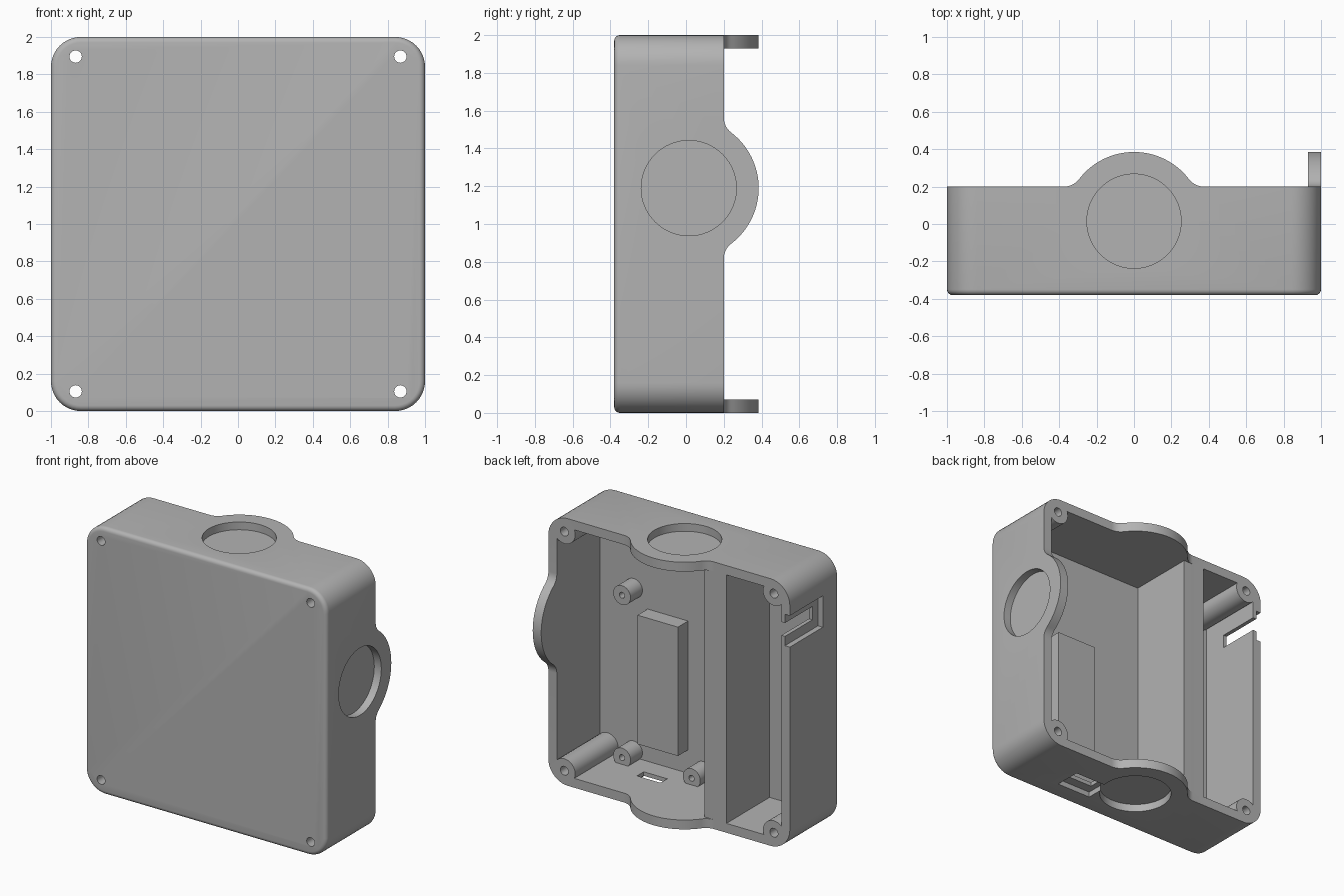
import bpy, bmesh, math

if "Cube" in bpy.data.objects:
    bpy.data.objects.remove(bpy.data.objects["Cube"])

T = 0.07                        # wall thickness
FRONT, BACK = -0.38, 0.20       # closed front, open back
FLOOR = FRONT + T               # inner face of the front panel

grey = bpy.data.materials.new("grey plastic")
grey.diffuse_color = (0.45, 0.45, 0.45, 1)
grey.use_nodes = True
grey.node_tree.nodes["Principled BSDF"].inputs["Base Color"].default_value = grey.diffuse_color


def loft(name, rings):
    """Closed solid through rings that share a point count."""
    bm = bmesh.new()
    loops = [[bm.verts.new(p) for p in r] for r in rings]
    n = len(loops[0])
    bm.faces.new(loops[0])
    bm.faces.new(loops[-1])
    for a, b in zip(loops, loops[1:]):
        for i in range(n):
            j = (i + 1) % n
            bm.faces.new((a[i], a[j], b[j], b[i]))
    bmesh.ops.recalc_face_normals(bm, faces=bm.faces)
    mesh = bpy.data.meshes.new(name)
    bm.to_mesh(mesh)
    bm.free()
    mesh.materials.append(grey)
    ob = bpy.data.objects.new(name, mesh)
    bpy.context.collection.objects.link(ob)
    return ob


def rounded(y, inset, radius, n=10):
    """Rounded square outline in the xz plane at depth y."""
    r, c = max(radius - inset, 0.01), 1 - radius
    pts = []
    for k, (sx, sz) in enumerate(((1, 1), (-1, 1), (-1, -1), (1, -1))):
        for i in range(n + 1):
            a = math.pi / 2 * (k + i / n)
            pts.append((sx * c + r * math.cos(a), y, 1 + sz * c + r * math.sin(a)))
    return pts


def box(name, x, y, z):
    return loft(name, [[(x[0], y[0], h), (x[1], y[0], h),
                        (x[1], y[1], h), (x[0], y[1], h)] for h in z])


def place(axis, p, q, d):
    """Point with coordinate d on the axis and p, q on the other two."""
    return {"x": (d, p, q), "y": (p, d, q), "z": (p, q, d)}[axis]


def cylinder(name, axis, centre, r, span, n=32):
    circle = [(centre[0] + r * math.cos(2 * math.pi * i / n),
               centre[1] + r * math.sin(2 * math.pi * i / n)) for i in range(n)]
    return loft(name, [[place(axis, p, q, d) for p, q in circle] for d in span])


def combine(target, tool, operation):
    mod = target.modifiers.new(tool.name, "BOOLEAN")
    mod.operation, mod.object, mod.solver = operation, tool, "EXACT"
    graph = bpy.context.evaluated_depsgraph_get()
    mesh = bpy.data.meshes.new_from_object(target.evaluated_get(graph))
    target.modifiers.clear()
    target.data = mesh
    bpy.data.objects.remove(tool)


def bulge_profile():
    """Round ear with filleted feet, as (across, depth) points."""
    cy, R, f = 0.015, 0.37, 0.10
    fx = math.sqrt((R + f) ** 2 - (BACK + f - cy) ** 2)
    fy = BACK + f
    meet = math.atan2(fy - cy, fx)
    end = -math.pi + meet
    right = []
    for i in range(9):
        a = -math.pi / 2 + (end + math.pi / 2) * i / 8
        right.append((fx + f * math.cos(a), fy + f * math.sin(a)))
    arc = [(R * math.cos(a), cy + R * math.sin(a)) for a in
           (meet + (math.pi - 2 * meet) * i / 32 for i in range(1, 32))]
    left = [(-x, y) for x, y in reversed(right)]
    return [(fx, 0.1)] + right + arc + left + [(-fx, 0.1)]


# Shell with a softened front edge, hollowed from the back
edge = 0.03
rings = [rounded(FRONT + edge * (1 - math.cos(a)), edge * (1 - math.sin(a)), 0.16)
         for a in (math.pi / 2 * i / 5 for i in range(6))]
case = loft("enclosure", rings + [rounded(BACK, 0, 0.16)])
combine(case, loft("cavity", [rounded(FLOOR, T, 0.16), rounded(0.5, T, 0.16)]), "DIFFERENCE")

# Ears on the top, bottom and right walls
ear = bulge_profile()
SIDE_Z = 1.19
for span in ((0, T), (2 - T, 2)):
    combine(case, loft("ear", [[(p, d, h) for p, d in ear] for h in span]), "UNION")
combine(case, loft("side_ear", [[(h, d, SIDE_Z + p) for p, d in ear]
                                for h in (1 - T, 1)]), "UNION")

# Thick divider, raised pad, corner posts and board standoffs
combine(case, box("divider", (-0.475, -0.295), (FLOOR - 0.03, BACK), (0.03, 1.97)), "UNION")
combine(case, box("pad", (0.2, 0.535), (FLOOR - 0.03, -0.19), (0.245, 1.21)), "UNION")
corners = [(x, z) for x in (-0.868, 0.868) for z in (0.105, 1.895)]
standoffs = [(0.65, 1.336), (0.65, 0.12), (0.073, 0.12)]
for c in corners:
    combine(case, cylinder("post", "y", c, 0.09, (FLOOR - 0.03, BACK)), "UNION")
for c in standoffs:
    combine(case, cylinder("standoff", "y", c, 0.072, (FLOOR - 0.03, -0.17)), "UNION")

# Screw holes
for c in corners:
    combine(case, cylinder("screw_hole", "y", c, 0.033, (-0.6, 0.6), 24), "DIFFERENCE")
for c in standoffs:
    combine(case, cylinder("pilot_hole", "y", c, 0.022, (-0.29, 0), 16), "DIFFERENCE")

# Round knockouts
D = 0.058
for axis, c, span in (("z", (0, 0.015), (2 - D, 2.1)),
                      ("z", (0, 0.015), (-0.1, D)),
                      ("x", (0.015, SIDE_Z), (1 - D, 1.1))):
    combine(case, cylinder("knockout", axis, c, 0.252, span, 64), "DIFFERENCE")

# Left and bottom sockets, each a shallow recess with a through slot
for x, y, z in (((-1.1, -0.96), (-0.19, 0.3), (1.53, 1.765)),
                ((-1.1, -0.9), (-0.125, 0.3), (1.6, 1.7)),
                ((0.22, 0.505), (-0.23, -0.03), (-0.1, 0.04)),
                ((0.265, 0.46), (-0.157, -0.077), (-0.1, 0.1))):
    combine(case, box("socket", x, y, z), "DIFFERENCE")

bpy.ops.object.select_all(action="DESELECT")
case.select_set(True)
bpy.context.view_layer.objects.active = case
bpy.ops.object.shade_smooth_by_angle(angle=math.radians(30))
